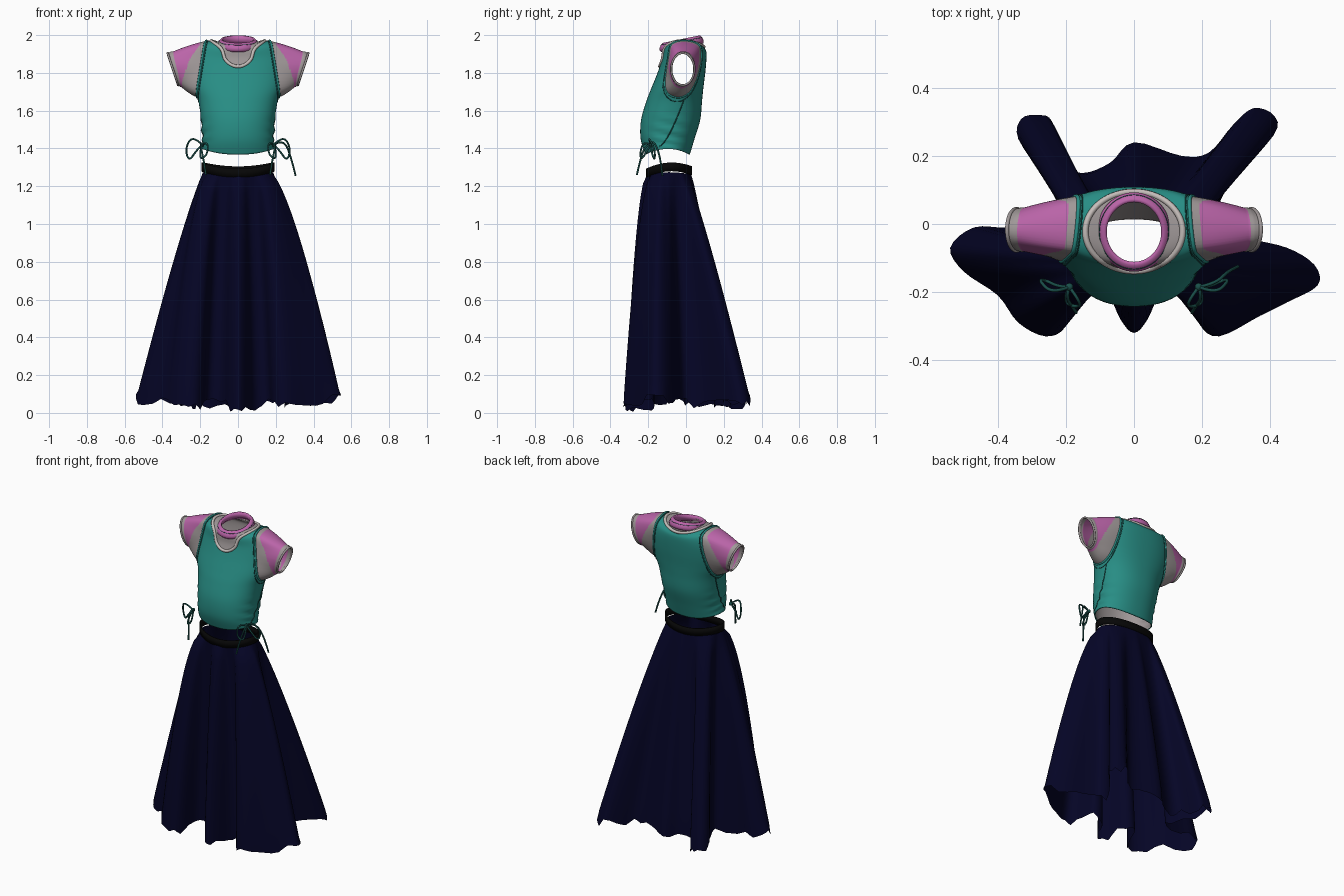
import bpy, bmesh, math, random
from mathutils import Vector
from mathutils.bvhtree import BVHTree

if "Cube" in bpy.data.objects:
    bpy.data.objects.remove(bpy.data.objects["Cube"])
rng = random.Random(4)


def material(name, r, g, b):
    m = bpy.data.materials.new(name)
    m.use_nodes = True
    m.diffuse_color = (r, g, b, 1)
    bsdf = next(n for n in m.node_tree.nodes if n.type == 'BSDF_PRINCIPLED')
    bsdf.inputs["Base Color"].default_value = (r, g, b, 1)
    bsdf.inputs["Roughness"].default_value = 0.8
    return m


TEAL = material("teal cloth", .021, .27, .235)
SEAM = material("dark teal cord", .01, .08, .07)
PINK = material("pink cloth", .5, .13, .4)
GREY = material("grey cloth", .35, .315, .315)
TRIM = material("pale trim", .56, .51, .49)
NAVY = material("navy cloth", .0014, .0014, .019)
BLACK = material("black leather", .002, .002, .002)


def add_object(name, bm, mats, lining=0, offset=0):
    """Turn a bmesh into a smooth object, optionally thickened inwards."""
    mesh = bpy.data.meshes.new(name)
    for f in bm.faces:
        f.smooth = True
    bm.to_mesh(mesh)
    bm.free()
    ob = bpy.data.objects.new(name, mesh)
    bpy.context.collection.objects.link(ob)
    for m in mats:
        mesh.materials.append(m)
    if lining:
        mod = ob.modifiers.new("lining", 'SOLIDIFY')
        mod.thickness, mod.offset, mod.material_offset = lining, -1, offset
    return ob


def loft(rings, rule=None, close=False):
    """Skin a stack of closed rings; rule(row, centre) picks the material."""
    bm = bmesh.new()
    rows = [[bm.verts.new(p) for p in ring] for ring in rings]
    if close:
        rows.append(rows[0])
    n = len(rows[0])
    for i in range(len(rows) - 1):
        for j in range(n):
            k = (j + 1) % n
            f = bm.faces.new((rows[i][j], rows[i][k], rows[i + 1][k], rows[i + 1][j]))
            if rule:
                f.material_index = rule(i, f.calc_center_median())
    return bm


def tube(name, paths, radius, mat, closed=False, kind='POLY'):
    cu = bpy.data.curves.new(name, 'CURVE')
    cu.dimensions, cu.bevel_depth, cu.bevel_resolution = '3D', radius, 2
    cu.use_fill_caps = True
    for pts in paths:
        s = cu.splines.new(kind)
        s.points.add(len(pts) - 1)
        for q, p in zip(s.points, pts):
            q.co = (*p, 1)
        s.use_cyclic_u = closed
        if kind == 'NURBS':
            s.order_u, s.use_endpoint_u = 3, True
    cu.materials.append(mat)
    ob = bpy.data.objects.new(name, cu)
    bpy.context.collection.objects.link(ob)


def smooth_path(pts, steps, closed):
    """Catmull-Rom interpolation through tuples of any length."""
    n, out = len(pts), []
    at = (lambda i: pts[i % n]) if closed else (lambda i: pts[max(0, min(n - 1, i))])
    for i in range(n if closed else n - 1):
        for k in range(steps):
            t = k / steps
            out.append([b + .5 * t * (c - a + t * (2*a - 5*b + 4*c - d + t * (3*(b - c) + d - a)))
                        for a, b, c, d in zip(at(i - 1), at(i), at(i + 1), at(i + 2))])
    return out if closed else out + [list(pts[-1])]


def power(v, e):
    return math.copysign(abs(v) ** e, v)


def oval(a, front, back, z, n, start=0):
    """Horizontal ellipse; z is a function of the angle."""
    out = []
    for j in range(n):
        t = start + math.tau * j / n
        out.append(Vector((a * math.cos(t), (front + back) / 2 + (back - front) / 2 * math.sin(t), z(t))))
    return out


# Skirt: oval waist blended into a deeply folded, ragged hem (hem plan in hundredths)
hem_plan = [(0, -32), (4, -28), (9, -18), (16, -18), (19, -29), (25, -33), (37, -27), (45, -23),
            (54, -18), (53, -12), (45, -7), (33, -4), (25, 0), (27, 10), (41, 26), (41, 32), (35, 34),
            (29, 29), (22, 21), (14, 20), (0, 24), (-7, 18), (-15, 15), (-21, 18), (-24, 30),
            (-28, 32), (-33, 31), (-34, 25), (-26, 13), (-22, 2), (-36, -1), (-47, -1), (-54, -7),
            (-50, -14), (-40, -21), (-34, -29), (-26, -33), (-20, -30), (-16, -18), (-9, -18), (-4, -28)]
hem = smooth_path([(x / 100, y / 100) for x, y in hem_plan], 4, True)
cols = len(hem)
waist = oval(.186, -.206, .028, lambda t: 1.262 + .012 * math.cos(t) ** 2, cols, -math.pi / 2)
tear = [rng.uniform(-.035, .03) for k in range(cols // 2)]
drop = []
for j, h in enumerate(hem):
    a, b = tear[j // 2], tear[(j // 2 + 1) % len(tear)]
    drop.append(max(.004, .037 + .07 * abs(h[0]) + (a if j % 2 == 0 else (a + b) / 2)))
skirt_rings, ROWS = [], 24
for i in range(ROWS + 1):
    s = i / ROWS
    ring = []
    for w, h, d in zip(waist, hem, drop):
        low = .07 + (d - .07) * max(0, s * ROWS - ROWS + 1)
        flare = .86 - .34 * min(1, max(0, (-h[1] - .1) / .18))
        p = w.lerp(Vector((h[0], h[1], 0)), s ** flare)
        p.z = w.z + (low - w.z) * s
        ring.append(p)
    skirt_rings.append(ring)
add_object("skirt", loft(skirt_rings[::-1]), [NAVY])

# Belt: thin band that rises over the hips
def belt_ring(grow, dz):
    return oval(.187 + grow, -.204 - grow, .026 + grow,
                lambda t: 1.276 + .026 * math.cos(t) ** 2 + .006 * math.sin(t) + dz, 64)

add_object("belt", loft([belt_ring(0, -.023), belt_ring(.007, -.023),
                         belt_ring(.007, .023), belt_ring(0, .023)], close=True), [BLACK])

# Vest body rows: height, front, back, half width, extra height at the sides
body_rows = [(1.367, -.215, .02, .19, .03), (1.45, -.24, .045, .187, 0), (1.55, -.238, .075, .195, 0),
             (1.65, -.21, .085, .21, 0), (1.72, -.183, .092, .235, 0), (1.8, -.151, .102, .25, 0),
             (1.87, -.128, .108, .25, .02), (1.91, -.124, .108, .22, .05),
             (1.93, -.122, .1, .16, .04), (1.945, -.118, .09, .1, .02)]
body_rings = []
for z, front, back, half, lift in smooth_path(body_rows, 6, False):
    ring = []
    ruche = max(0, 1 - abs(z - 1.48) / .12)
    for j in range(112):
        t = math.tau * j / 112
        c, s = math.cos(t), math.sin(t)
        side = c * c
        fold = 1 + .035 * ruche * side ** 3 * math.sin(z * 110 + 4 * s)
        ring.append(Vector((half * power(c, .9) * fold,
                            (front + back) / 2 + (back - front) / 2 * power(s, .9) * fold,
                            z + lift * side)))
    body_rings.append(ring)


def in_neckline(i, c):
    return int(c.z > 1.8 and (c.x / .143) ** 2 + ((c.y + .022) / .117) ** 2 < 1)

body = loft(body_rings, in_neckline)
surface = BVHTree.FromBMesh(body)

# Pale neckline trim laid on the body surface
neckline = [surface.ray_cast(Vector((p.x, p.y, 3)), Vector((0, 0, -1)))[0]
            for p in oval(.143, -.139, .095, lambda t: 0, 72)]
tube("neckline_trim", [[p for p in neckline if p]], .009, TRIM, True)


def plane_loop(bm, sx, inset, clear):
    """Slice the body at a tilted armhole plane and return the ordered cut."""
    cut = bmesh.ops.bisect_plane(bm, geom=bm.verts[:] + bm.edges[:] + bm.faces[:], dist=1e-5,
                                 plane_co=(sx * (.213 - inset), 0, 1.66),
                                 plane_no=(sx * .3, .03, .045), clear_outer=clear)["geom_cut"]
    pts = [v.co.copy() for v in cut if isinstance(v, bmesh.types.BMVert)]
    mid = sum(pts, Vector()) / len(pts)
    return sorted(pts, key=lambda p: math.atan2(p.z - mid.z, p.y - mid.y)), mid


# Sleeves grow from the armhole cuts and end in a tilted open cuff
for side_name, sx in (("left", 1), ("right", -1)):
    seam, _ = plane_loop(body, sx, .011, False)
    hole, mid = plane_loop(body, sx, 0, True)
    tube(side_name + "_armhole_seam", [seam], .0025, SEAM, True)
    tube(side_name + "_armhole_edge", [hole], .006, TEAL, True)
    centre = Vector((sx * .345, -.017, 1.82))
    cuff = []
    for p in hole:
        a = math.atan2(p.z - mid.z, p.y - mid.y)
        cuff.append(centre + Vector((sx * .027 * math.sin(a), .059 * math.cos(a), .082 * math.sin(a))))
    STEPS = 28
    rings = []
    for i in range(STEPS + 1):
        t = i / STEPS
        middle = mid.lerp(centre, t)
        puff = 1 + .05 * math.sin(math.pi * t) + (.04 if t > .87 else 0)
        rings.append([middle + (p.lerp(q, t) - middle) * puff for p, q in zip(hole, cuff)])

    def sleeve_colour(i, c):
        t = (i + .5) / STEPS
        low = min(1, max(0, (1.95 - c.z) / .2))
        return 1 if t > .87 else int(t < .13 + .62 * low)

    bm = loft(rings if sx > 0 else [r[::-1] for r in rings], sleeve_colour)
    add_object(side_name + "_sleeve", bm, [PINK, GREY], .006)
    tube(side_name + "_cuff_edge", [rings[-1]], .006, GREY, True)

    # Side seam and tied cord at the hip
    drawn = []
    for k in range(24):
        u = k / 23
        hit = surface.ray_cast(Vector((sx, -.14 + .13 * u ** .7, 1.41 + .25 * u)), Vector((-sx, 0, 0)))[0]
        if hit:
            drawn.append(hit)
    tube(side_name + "_side_seam", [drawn], .003, SEAM)
    knot = Vector((sx * .19, -.185, 1.42))
    strands = [[(0, 0, 0), (.05, -.02, .05), (.09, .02, -.02), (.07, .02, -.09), (.03, 0, -.03), (0, 0, 0)],
               [(0, 0, 0), (-.03, -.04, .02), (-.03, -.06, -.05), (.01, -.05, -.08), (.01, -.02, -.03), (0, 0, 0)],
               [(0, 0, 0), (.01, -.03, 0), (-.01, -.06, -.09), (-.02, -.075, -.16)]]
    if sx > 0:
        strands.append([(0, 0, 0), (.05, .01, .03), (.09, .05, -.06), (.115, .06, -.165)])
    tube(side_name + "_cord_bow", [[knot + Vector((sx * x, y, z)) for x, y, z in s] for s in strands],
         .005, SEAM, kind='NURBS')
    bm = bmesh.new()
    bmesh.ops.create_icosphere(bm, subdivisions=2, radius=.012)
    bmesh.ops.translate(bm, verts=bm.verts, vec=knot)
    add_object(side_name + "_cord_knot", bm, [SEAM])

add_object("vest_body", body, [TEAL, GREY, GREY, GREY], .007, 2)

# Collar: rounded pink band, higher at the back
def collar_ring(grow, z):
    return oval(.083 + grow, -.114 - grow, .067 + grow, lambda t: z + .02 * math.sin(t), 64)

profile = [(.015, 1.93), (.026, 1.938), (.026, 1.953), (.019, 1.967), (.007, 1.979), (-.003, 1.977), (0, 1.95)]
add_object("collar", loft([collar_ring(g, z) for g, z in profile], close=True), [PINK])
tube("collar_seam", [collar_ring(.0185, 1.967)], .0015, SEAM, True)
